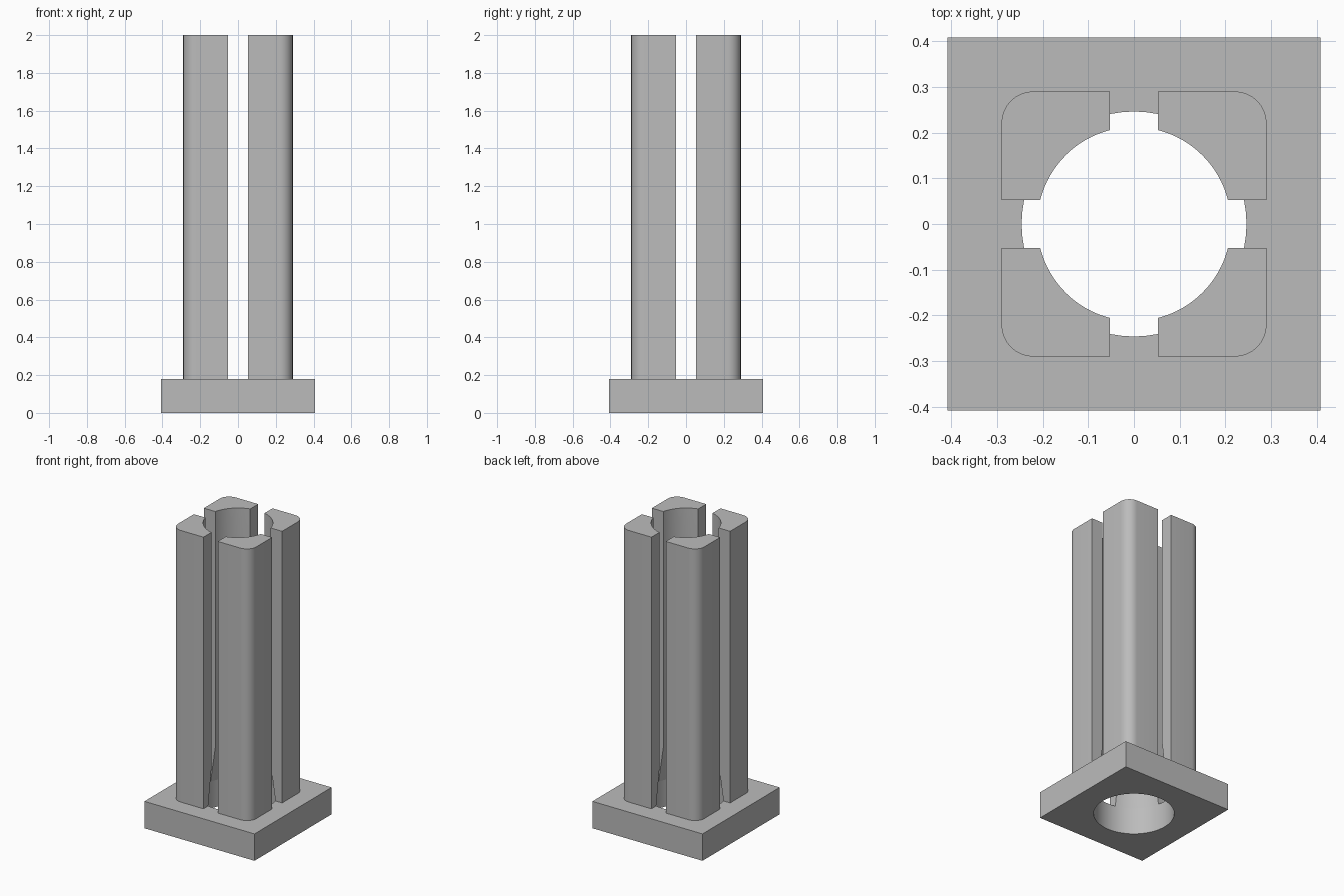
import bpy, bmesh, math

cube = bpy.data.objects.get("Cube")
if cube:
    bpy.data.objects.remove(cube, do_unlink=True)

BASE_HALF, BASE_TOP, HOLE = 0.408, 0.18, 0.246
POST_HALF, POST_TOP, BORE = 0.29, 2.0, 0.212
SLOT, CORNER, TAPER_TOP = 0.053, 0.07, 0.42

grey = bpy.data.materials.new("plain grey")
grey.use_nodes = True
colour = (0.5, 0.5, 0.5, 1)
grey.diffuse_color = colour
grey.node_tree.nodes["Principled BSDF"].inputs["Base Color"].default_value = colour


def arc(cx, cy, r, start, end, steps):
    return [(cx + r * math.cos(start + (end - start) * i / steps),
             cy + r * math.sin(start + (end - start) * i / steps))
            for i in range(steps + 1)]


def quarter(gap, half, bore, corner):
    """Outline of one quadrant: concave bore arc, then the outer corner."""
    a = math.asin(gap / bore)
    inner = arc(0, 0, bore, math.pi / 2 - a, a, 16)
    outer = [(half, half)]
    if corner:
        c = half - corner
        outer = arc(c, c, corner, 0, math.pi / 2, 8)
    return inner + [(half, gap)] + outer + [(gap, half)]


def loft(name, sections):
    """Join stacked outlines into a quadrant and mirror it to all four."""
    bm = bmesh.new()
    rings = [[bm.verts.new((x, y, z)) for x, y in pts] for z, pts in sections]
    n = len(rings[0])
    for low, high in zip(rings, rings[1:]):
        for i in range(n):
            j = (i + 1) % n
            bm.faces.new((low[i], low[j], high[j], high[i]))
    bm.faces.new(rings[0])
    bm.faces.new(rings[-1])
    # Faces on the mirror planes are left open so the halves weld together
    seams = [f for f in bm.faces
             if any(all(abs(v.co[k]) < 1e-5 for v in f.verts) for k in (0, 1))]
    bmesh.ops.recalc_face_normals(bm, faces=bm.faces[:])
    bmesh.ops.delete(bm, geom=seams, context='FACES')
    mesh = bpy.data.meshes.new(name)
    bm.to_mesh(mesh)
    bm.free()
    mesh.materials.append(grey)
    obj = bpy.data.objects.new(name, mesh)
    bpy.context.collection.objects.link(obj)
    bpy.ops.object.select_all(action='DESELECT')
    obj.select_set(True)
    bpy.context.view_layer.objects.active = obj
    bpy.ops.object.shade_smooth_by_angle(angle=math.radians(30))
    mirror = obj.modifiers.new("four quadrants", 'MIRROR')
    mirror.use_axis = (True, True, False)
    return obj


# Square base plate with a round through hole
plate = quarter(0, BASE_HALF, HOLE, 0)
loft("base_plate", [(0, plate), (BASE_TOP, plate)])

# Four corner posts, with the bore flaring out to the hole at the foot
flare = quarter(SLOT, POST_HALF, HOLE, CORNER)
post = quarter(SLOT, POST_HALF, BORE, CORNER)
loft("corner_posts", [(BASE_TOP, flare), (TAPER_TOP, post), (POST_TOP, post)])
